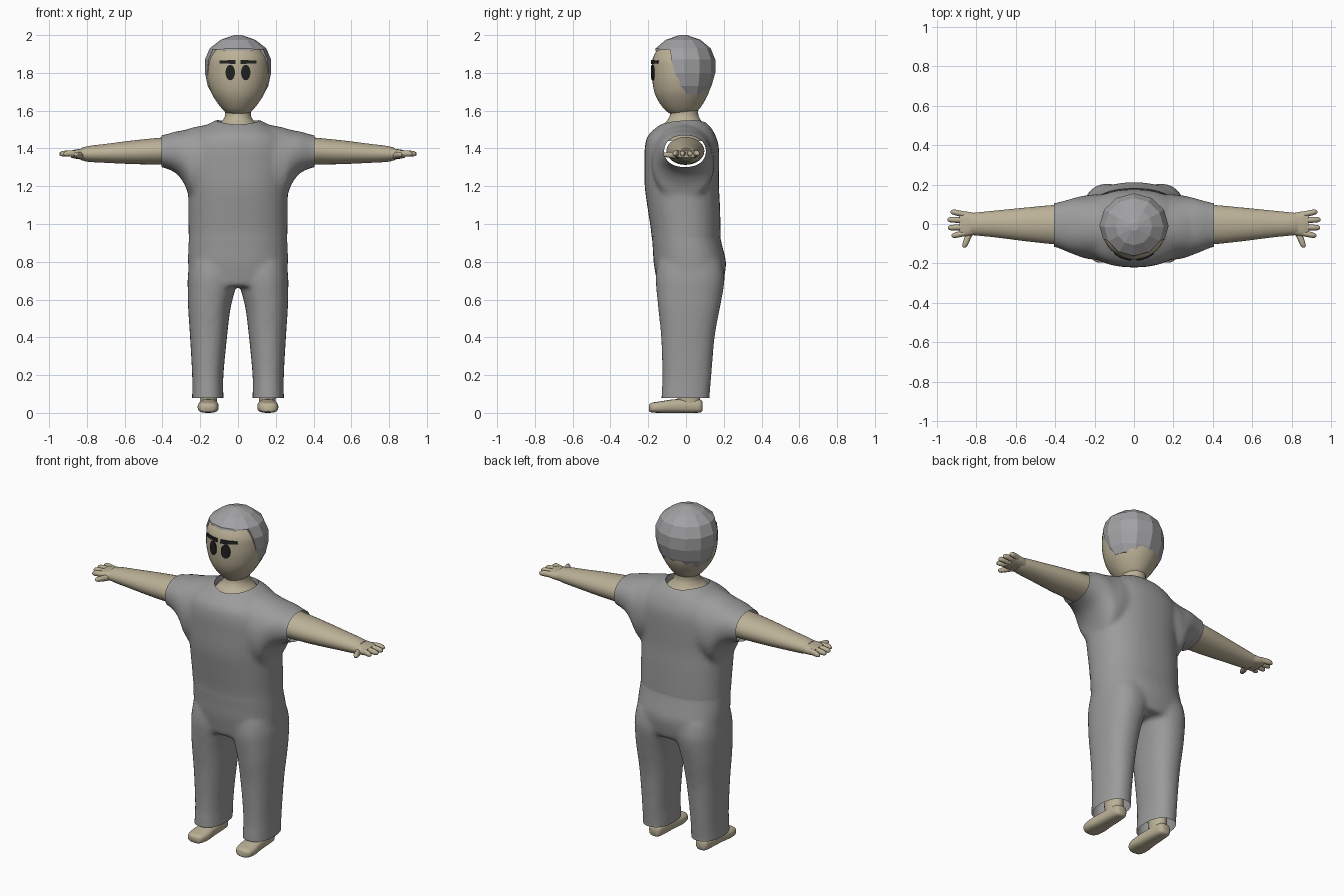
import bpy, bmesh, math
from mathutils import Matrix, Vector

if "Cube" in bpy.data.objects:
    bpy.data.objects.remove(bpy.data.objects["Cube"])


def material(name, rgb):
    m = bpy.data.materials.new(name)
    m.diffuse_color = (*rgb, 1)
    m.use_nodes = True
    m.node_tree.nodes["Principled BSDF"].inputs["Base Color"].default_value = m.diffuse_color
    return m


SKIN = material("skin", (0.50, 0.44, 0.31))
CLOTH = material("grey cloth", (0.33, 0.33, 0.33))
HAIR = material("grey hair", (0.36, 0.36, 0.37))
DARK = material("dark features", (0.015, 0.015, 0.015))


def sample(keys, t):
    """Catmull-Rom sample of a list of key tuples, t in 0..len-1."""
    i = min(int(t), len(keys) - 2)
    f = t - i
    p = [keys[min(max(j, 0), len(keys) - 1)] for j in range(i - 1, i + 3)]
    return [0.5 * (2 * b + (c - a) * f + (2 * a - 5 * b + 4 * c - d) * f * f
                   + (3 * b - a - 3 * c + d) * f ** 3) for a, b, c, d in zip(*p)]


def loft(bm, keys, axis="z", side=1, seg=32, sub=4, power=2.0):
    """Skin of rings; key = (position on axis, two centre values, two radii)."""
    rings = []
    for k in range((len(keys) - 1) * sub + 1):
        t, ca, cb, ra, rb = sample(keys, k / sub)
        ring = []
        for s in range(seg):
            a = math.tau * s / seg
            c, d = math.cos(a), math.sin(a)
            u = ca + max(ra, 0.002) * math.copysign(abs(c) ** (2 / power), c)
            v = cb + max(rb, 0.002) * math.copysign(abs(d) ** (2 / power), d)
            x, y, z = {"z": (u, v, t), "x": (t, u, v), "y": (u, t, v)}[axis]
            ring.append(bm.verts.new((x * side, y, z)))
        rings.append(ring)
    for r, q in zip(rings, rings[1:]):
        for s in range(seg):
            n = (s + 1) % seg
            bm.faces.new((r[s], r[n], q[n], q[s]))
    bm.faces.new(rings[0])
    bm.faces.new(rings[-1])


def finish(bm, name, mat, angle=40):
    bmesh.ops.recalc_face_normals(bm, faces=bm.faces)
    me = bpy.data.meshes.new(name)
    bm.to_mesh(me)
    bm.free()
    me.materials.append(mat)
    ob = bpy.data.objects.new(name, me)
    bpy.context.collection.objects.link(ob)
    shade(ob, angle)
    return ob


def shade(ob, angle=40):
    bpy.ops.object.select_all(action="DESELECT")
    ob.select_set(True)
    bpy.context.view_layer.objects.active = ob
    if angle:
        bpy.ops.object.shade_smooth_by_angle(angle=math.radians(angle))


def apply(ob, kind, **settings):
    mod = ob.modifiers.new(kind, kind)
    for k, v in settings.items():
        setattr(mod, k, v)
    shade(ob, 0)
    bpy.ops.object.modifier_apply(modifier=mod.name)


def carve(ob, bm):
    """Subtract the closed shape in bm."""
    cutter = finish(bm, "cutter", CLOTH, 0)
    cutter.hide_render = True
    apply(ob, "BOOLEAN", operation="DIFFERENCE", object=cutter, solver="EXACT")
    bpy.data.objects.remove(cutter)


def tailor(ob, hems):
    """Fuse the overlapping lofts, soften, then trim open hems."""
    apply(ob, "REMESH", mode="VOXEL", voxel_size=0.014)
    apply(ob, "SMOOTH", factor=0.5, iterations=8)
    bm = bmesh.new()
    bm.from_mesh(ob.data)
    for co, no in hems:
        bmesh.ops.bisect_plane(bm, geom=bm.verts[:] + bm.edges[:] + bm.faces[:],
                               plane_co=co, plane_no=no, clear_outer=True)
    bm.to_mesh(ob.data)
    bm.free()


# Shirt: torso with flared short sleeves
bm = bmesh.new()
loft(bm, [(0.88, 0, 0, .262, .184), (0.95, 0, 0, .262, .184), (1.1, 0, -.013, .264, .193),
          (1.2, 0, -.022, .265, .197), (1.32, 0, -.022, .275, .198), (1.41, 0, -.022, .27, .196),
          (1.47, 0, -.022, .24, .178), (1.52, 0, -.01, .17, .135), (1.555, 0, 0, .11, .08)],
     power=2.3)
for side in (-1, 1):
    loft(bm, [(.08, -.01, 1.38, .13, .16), (.17, -.015, 1.34, .165, .185),
              (.245, -.015, 1.32, .16, .19), (.285, -.012, 1.355, .15, .142),
              (.33, -.01, 1.38, .135, .11), (.40, -.005, 1.385, .112, .085),
              (.45, -.005, 1.385, .108, .08)], "x", side, power=2.2)
shirt = finish(bm, "shirt", CLOTH)
tailor(shirt, [((0, 0, .93), (0, 0, -1)), ((.405, 0, 0), (1, 0, 0)), ((-.405, 0, 0), (-1, 0, 0))])
bm = bmesh.new()
loft(bm, [(1.47, 0, -.015, .118, .115), (1.7, 0, -.015, .125, .125)], seg=48)
carve(shirt, bm)
shade(shirt, 50)

# Trousers: hips fused with two tapering legs
bm = bmesh.new()
loft(bm, [(.67, 0, .02, .255, .17), (.73, 0, .022, .262, .183), (.8, 0, .02, .265, .192),
          (.87, 0, .01, .264, .186), (.935, 0, 0, .26, .181), (.98, 0, 0, .26, .18)], power=2.3)
for side in (-1, 1):
    loft(bm, [(.03, .16, -.002, .083, .13), (.09, .16, -.002, .083, .128),
              (.2, .16, .005, .083, .13), (.4, .156, .01, .098, .142), (.55, .152, .016, .112, .163),
              (.64, .142, .02, .124, .176), (.72, .133, .022, .133, .183), (.8, .13, .02, .125, .17)],
         "z", side, power=2.3)
trousers = finish(bm, "trousers", CLOTH)
tailor(trousers, [((0, 0, .935), (0, 0, 1)), ((0, 0, .078), (0, 0, -1))])
shade(trousers, 50)

# Neck with a broad base filling the collar
bm = bmesh.new()
loft(bm, [(1.44, 0, -.015, .13, .13), (1.50, 0, -.015, .122, .12), (1.525, 0, -.013, .105, .108),
          (1.55, 0, -.01, .08, .088), (1.58, 0, -.01, .068, .075), (1.63, 0, -.01, .07, .075)])
finish(bm, "neck", SKIN)

# Head
HEAD = [(1.572, 0, -.02, .035, .04), (1.60, 0, -.022, .075, .085), (1.65, 0, -.024, .115, .122),
        (1.70, 0, -.023, .143, .145), (1.76, 0, -.022, .159, .156), (1.82, 0, -.021, .163, .159),
        (1.88, 0, -.021, .155, .154), (1.94, 0, -.02, .118, .12), (1.97, 0, -.02, .075, .08),
        (1.985, 0, -.02, .01, .01)]
bm = bmesh.new()
loft(bm, HEAD, seg=40)
finish(bm, "head", SKIN, 60)

# Hair: faceted cap with the face and temples cut away
bm = bmesh.new()
loft(bm, [(1.685, 0, .005, .135, .105), (1.73, 0, -.005, .16, .14), (1.80, 0, -.01, .175, .165),
          (1.87, 0, -.01, .175, .165), (1.93, 0, -.015, .15, .146), (1.975, 0, -.015, .092, .092),
          (2.0, 0, -.015, .02, .02)], seg=12, sub=1)
hair = finish(bm, "hair", HAIR, 0)
bm = bmesh.new()
profile = [(-.3, 1.6), (-.02, 1.6), (-.03, 1.70), (-.075, 1.86), (-.085, 1.925), (-.3, 1.905)]
face = bm.faces.new([bm.verts.new((-.3, y, z)) for y, z in profile])
ext = bmesh.ops.extrude_face_region(bm, geom=[face])
bmesh.ops.translate(bm, verts=[v for v in ext["geom"] if isinstance(v, bmesh.types.BMVert)],
                    vec=(.6, 0, 0))
carve(hair, bm)


def face_point(x, z, lift):
    """Point on the front of the head, lifted off the skin."""
    i = max(j for j in range(len(HEAD) - 1) if HEAD[j][0] <= z)
    _, _, cy, rx, ry = sample(HEAD, i + (z - HEAD[i][0]) / (HEAD[i + 1][0] - HEAD[i][0]))
    return (x, cy - ry * math.sqrt(max(0, 1 - (x / rx) ** 2)) - lift, z)


def plate(name, outline, side):
    """Thin dark plate following the face."""
    bm = bmesh.new()
    back, front = [[bm.verts.new(face_point(side * x, z, h)) for x, z in outline]
                   for h in (-.002, .007)]
    n = len(outline)
    bm.faces.new(back)
    bm.faces.new(front)
    for i in range(n):
        bm.faces.new((back[i], back[(i + 1) % n], front[(i + 1) % n], front[i]))
    bmesh.ops.triangulate(bm, faces=[f for f in bm.faces if len(f.verts) > 4])
    finish(bm, name, DARK, 0)


for side, tag in ((-1, "right"), (1, "left")):
    # Eye and eyebrow
    plate("eye_" + tag, [(.041 + .025 * math.cos(a * math.tau / 16), 1.802 + .041 * math.sin(a * math.tau / 16))
                         for a in range(16)], side)
    xs = [.012 + .0145 * i for i in range(7)]
    plate("eyebrow_" + tag, [(x, 1.847 + .03 * x) for x in xs]
          + [(x, 1.868 - .02 * x) for x in reversed(xs)], side)

    # Arm
    bm = bmesh.new()
    loft(bm, [(.36, -.003, 1.387, .10, .074), (.41, -.003, 1.386, .099, .071),
              (.55, -.002, 1.38, .085, .063), (.7, 0, 1.374, .068, .05),
              (.79, 0, 1.371, .059, .042), (.83, 0, 1.37, .055, .032)], "x", side)
    finish(bm, "arm_" + tag, SKIN)

    # Hand: palm, four fingers and a thumb
    bm = bmesh.new()
    loft(bm, [(.79, 0, 1.37, .05, .036), (.82, 0, 1.37, .058, .03), (.86, 0, 1.37, .064, .024),
              (.885, 0, 1.37, .06, .018)], "x", side, seg=16, power=2.6)
    for y, tip in ((.055, .93), (.02, .945), (-.017, .943), (-.053, .925)):
        loft(bm, [(.85, y * .85, 1.372, .015, .017), (.89, y, 1.374, .015, .017),
                  (tip - .012, y * 1.1, 1.372, .013, .014), (tip, y * 1.1, 1.37, .005, .006)],
             "x", side, seg=10, sub=2)
    loft(bm, [(-.03, .825, 1.362, .018, .018), (-.07, .843, 1.364, .017, .017),
              (-.108, .857, 1.367, .014, .013), (-.12, .861, 1.367, .005, .005)],
         "y", side, seg=10, sub=2)
    finish(bm, "hand_" + tag, SKIN, 50)

    # Foot and ankle
    bm = bmesh.new()
    loft(bm, [(.088, .155, .034, .02, .022), (.075, .155, .036, .037, .034), (.03, .155, .037, .044, .037),
              (-.06, .156, .036, .05, .036), (-.13, .158, .031, .056, .031), (-.18, .16, .028, .047, .026),
              (-.195, .16, .027, .025, .018)], "y", side, seg=20, power=2.8)
    loft(bm, [(.03, .155, .02, .042, .058), (.08, .155, .015, .045, .06),
              (.2, .156, .01, .05, .065)], "z", side, seg=20)
    finish(bm, "foot_" + tag, SKIN, 50)
